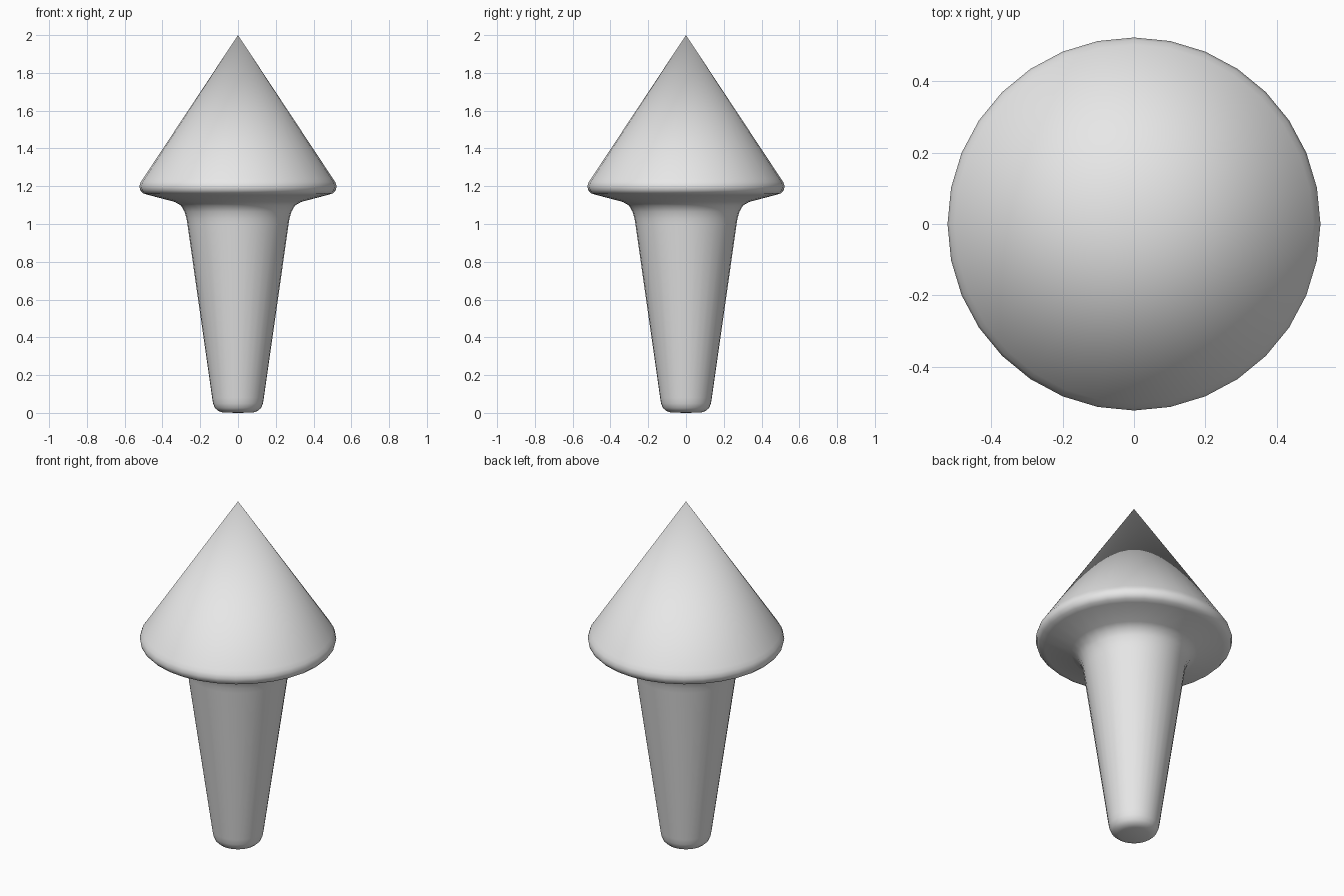
import bpy
import bmesh
import math
from mathutils import Vector

cube = bpy.data.objects.get("Cube")
if cube:
    bpy.data.objects.remove(cube, do_unlink=True)

# Plain grey material
GREY = (0.8, 0.8, 0.8, 1.0)
mat = bpy.data.materials.new("plain_grey")
mat.use_nodes = True
mat.diffuse_color = GREY
mat.node_tree.nodes["Principled BSDF"].inputs["Base Color"].default_value = GREY


def lathe(name, profile, segments=32):
    """Spin a (radius, height) profile around the z axis into a smooth solid."""
    bm = bmesh.new()
    verts = [bm.verts.new((r, 0, z)) for r, z in profile]
    edges = [bm.edges.new(pair) for pair in zip(verts, verts[1:])]
    bmesh.ops.spin(bm, geom=verts + edges, cent=Vector(), axis=(0, 0, 1),
                   angle=math.tau, steps=segments)
    bmesh.ops.remove_doubles(bm, verts=bm.verts[:], dist=0.0005)
    bmesh.ops.recalc_face_normals(bm, faces=bm.faces[:])
    for face in bm.faces:
        face.smooth = True
    mesh = bpy.data.meshes.new(name)
    bm.to_mesh(mesh)
    bm.free()
    mesh.materials.append(mat)
    obj = bpy.data.objects.new(name, mesh)
    bpy.context.collection.objects.link(obj)
    return obj


# Rounded foot and tapered stem
stem = [(0, 0), (0.08, 0.002), (0.105, 0.01), (0.122, 0.026), (0.132, 0.05), (0.137, 0.08),
        (0.268, 1.0)]
# Flare under the rim, rounded rim and cone tip
flare = [(0.273, 1.03), (0.283, 1.065), (0.302, 1.098), (0.335, 1.117)]
rim = [(0.475, 1.154), (0.502, 1.162), (0.517, 1.178), (0.522, 1.2), (0.515, 1.222), (0.502, 1.241)]
tip = [(0, 2)]

lathe("pointed_peg", stem + flare + rim + tip)
